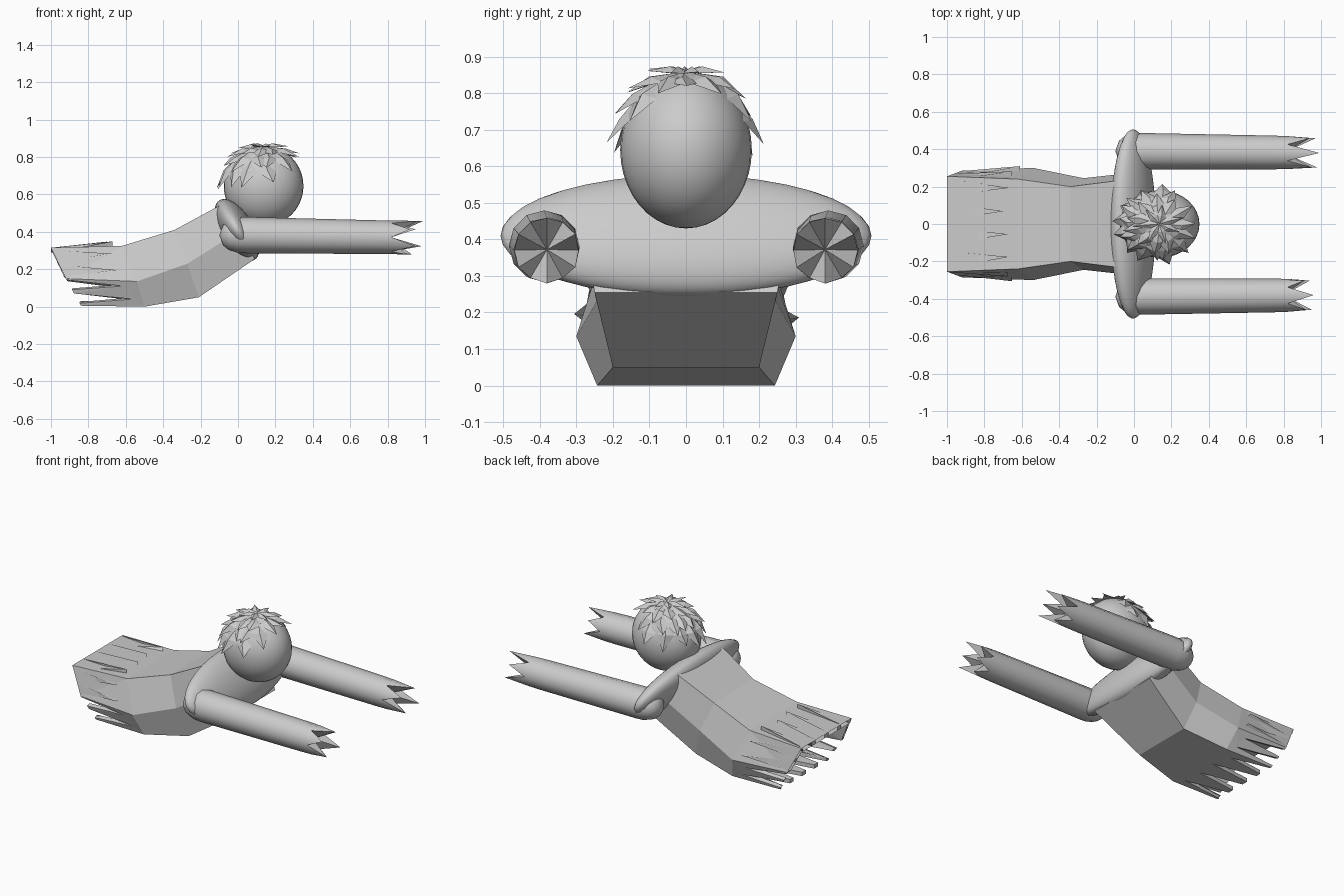
import bpy, bmesh, math, random
from mathutils import Vector, Matrix

if "Cube" in bpy.data.objects:
    bpy.data.objects.remove(bpy.data.objects["Cube"])

random.seed(4)


def make(name, bm, smooth=False):
    bmesh.ops.recalc_face_normals(bm, faces=bm.faces)
    me = bpy.data.meshes.new(name)
    bm.to_mesh(me)
    bm.free()
    ob = bpy.data.objects.new(name, me)
    bpy.context.collection.objects.link(ob)
    for p in me.polygons:
        p.use_smooth = smooth
    return ob


def ellipsoid(name, center, radii, tilt=0):
    bm = bmesh.new()
    m = (Matrix.Translation(center) @ Matrix.Rotation(tilt, 4, 'Y')
         @ Matrix.Diagonal((*radii, 1)))
    bmesh.ops.create_uvsphere(bm, u_segments=32, v_segments=20, radius=1, matrix=m)
    return make(name, bm, True)


# Head and shoulders
HEAD, HR = Vector((0.137, 0, 0.645)), Vector((0.213, 0.18, 0.215))
ellipsoid("head", HEAD, HR)
ellipsoid("shoulders", (-0.005, 0, 0.41), (0.09, 0.507, 0.185), math.radians(-30))

# Robe: hexagonal rings, given as top, middle, bottom (x, half width, z)
rings = [
    [(-0.10, 0.23, 0.54), (0.0, 0.275, 0.40), (0.09, 0.25, 0.255)],
    [(-0.34, 0.20, 0.41), (-0.27, 0.245, 0.23), (-0.21, 0.20, 0.05)],
    [(-0.62, 0.24, 0.325), (-0.54, 0.30, 0.135), (-0.50, 0.243, 0.0)],
    [(-1.0, 0.255, 0.315), (-0.92, 0.285, 0.15), (-0.84, 0.243, 0.005)],
]
bm = bmesh.new()
loops = []
for r in rings:
    pts = [Vector(p) for p in r] + [Vector((x, -y, z)) for x, y, z in reversed(r)]
    loops.append([bm.verts.new(p) for p in pts])
bm.faces.new(loops[0])
for a, b in zip(loops[:2], loops[1:3]):
    for i in range(6):
        j = (i + 1) % 6
        bm.faces.new((a[i], a[j], b[j], b[i]))

# Ragged hem: each panel ends in V notches
for i, n in enumerate((2, 2, 4, 2, 2, 4)):
    j = (i + 1) % 6
    a, b, c, d = (loops[2][i], loops[2][j], loops[3][j], loops[3][i])
    edge = [a, b, c]
    for k in reversed(range(n)):
        mid = (k + 0.5 + random.uniform(-0.06, 0.06)) / n
        for off, depth in ((0.36, 1), (0.05, random.uniform(0.12, 0.25)), (-0.36, 1)):
            t = mid + off / n
            near, far = a.co.lerp(b.co, t), d.co.lerp(c.co, t)
            edge.append(bm.verts.new(near.lerp(far, depth)))
    edge.append(d)
    f = bm.faces.new(edge)
    bmesh.ops.triangulate(bm, faces=[f])
robe = make("robe", bm)
mod = robe.modifiers.new("cloth_thickness", 'SOLIDIFY')
mod.thickness = 0.025
mod.offset = -1

# Sleeved arms: rounded shoulder end, torn cuff
N = 12
tips = [0.99, 0.94, 0.97, 0.93, 0.98, 0.95]
for name, y0, y1, shift in (("left_arm", 0.39, 0.38, 0.0), ("right_arm", -0.388, -0.38, -0.03)):
    bm = bmesh.new()
    prof = [(-0.08, 0.055), (-0.05, 0.08), (0.0, 0.095), (0.05, 0.097), (0.75, 0.09)]
    rows = []
    for x, r in prof + [(None, 0.085)]:
        row = []
        for k in range(N):
            ang = 2 * math.pi * k / N
            px, rr = x, r
            if x is None:
                px = tips[k // 2] + shift if k % 2 == 0 else 0.82
                rr = 0.09 if k % 2 == 0 else 0.088
            t = max(0, px)
            yc, zc = y0 + (y1 - y0) * t, 0.383 - 0.015 * t
            row.append(bm.verts.new((px, yc + rr * math.sin(ang), zc + rr * math.cos(ang))))
        rows.append(row)
    for a, b in zip(rows, rows[1:]):
        for k in range(N):
            q = (k + 1) % N
            bm.faces.new((a[k], a[q], b[q], b[k]))
    back = bm.verts.new((-0.1, y0, 0.383))
    cuff = bm.verts.new((0.8, y1, 0.372))
    for k in range(N):
        q = (k + 1) % N
        bm.faces.new((back, rows[0][q], rows[0][k]))
        bm.faces.new((cuff, rows[-1][k], rows[-1][q]))
    arm = make(name, bm, True)
    bpy.ops.object.select_all(action='DESELECT')
    arm.select_set(True)
    bpy.context.view_layer.objects.active = arm
    bpy.ops.object.shade_smooth_by_angle(angle=math.radians(35))


# Hair: layers of pointed locks following the skull
def on_head(theta, phi, r):
    th = math.radians(theta)
    d = Vector((math.sin(th) * math.cos(phi), math.sin(th) * math.sin(phi), math.cos(th)))
    return HEAD + Vector([d[k] * HR[k] * r for k in range(3)])


bm = bmesh.new()
layers = [(0, 32, 7, 180), (18, 50, 11, 180), (36, 68, 14, 130), (54, 90, 14, 105)]
for t0, t1, count, reach in layers:
    for k in range(count):
        phi = math.pi + 2 * math.pi * (k + 0.5 * (t0 % 4 == 2)) / count + random.uniform(-0.1, 0.1)
        away = abs(math.degrees(math.atan2(math.sin(phi - math.pi), math.cos(phi - math.pi))))
        if away > reach:
            continue
        tm = t0 + 0.42 * (t1 - t0)
        w = min(0.6, 0.25 / math.sin(math.radians(tm)))
        root = bm.verts.new(on_head(t0 - 3, phi, 1.0))
        lf = bm.verts.new(on_head(tm, phi - w, 1.0))
        rt = bm.verts.new(on_head(tm, phi + w, 1.0))
        ridge = bm.verts.new(on_head(tm, phi, 1.09))
        tip = bm.verts.new(on_head(t1 + random.uniform(-5, 5), phi + random.uniform(-0.12, 0.12),
                                   random.uniform(1.12, 1.24)))
        for f in ((root, lf, ridge), (root, ridge, rt), (lf, tip, ridge),
                  (ridge, tip, rt), (root, rt, lf), (lf, rt, tip)):
            bm.faces.new(f)
make("hair", bm)
